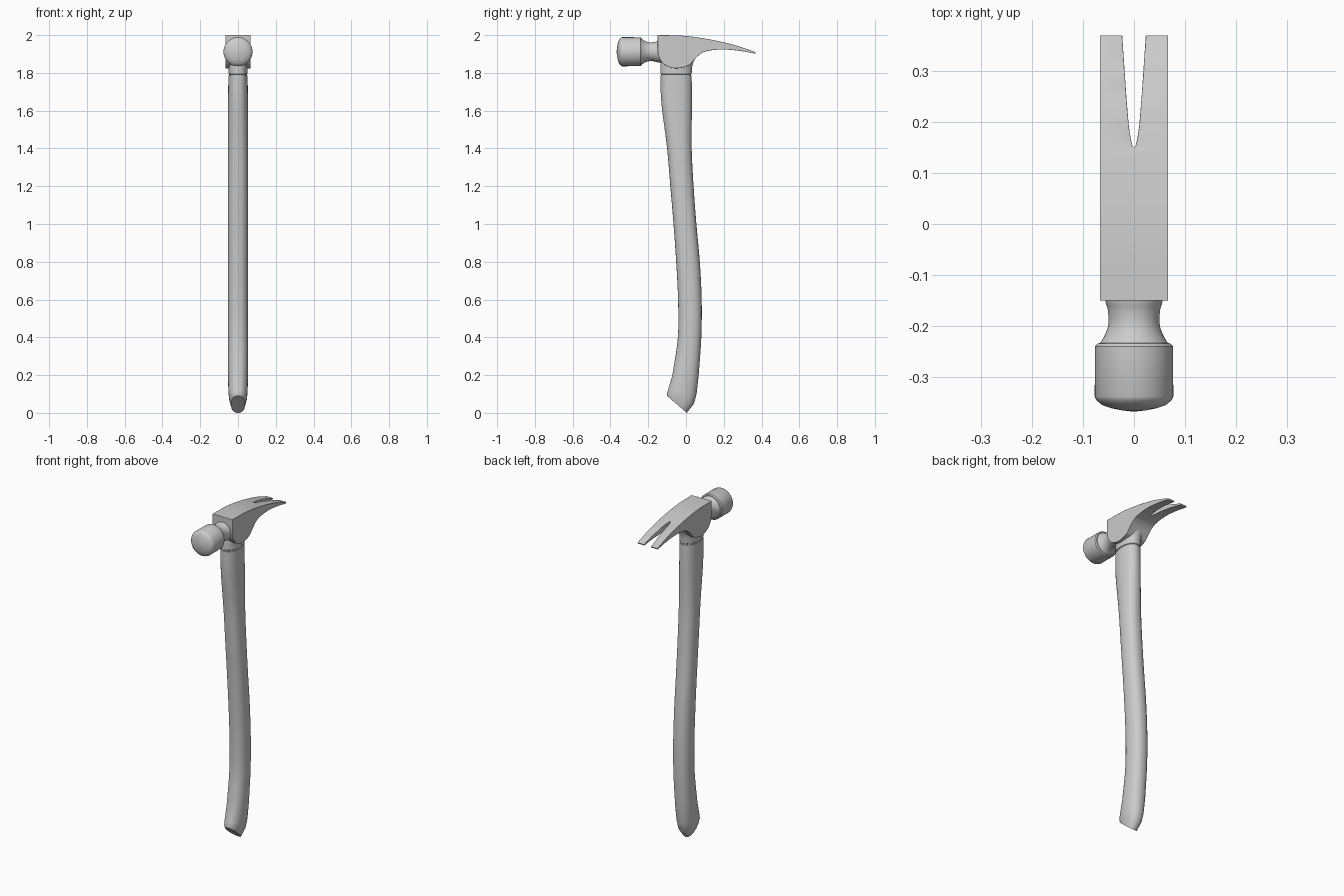
import bpy, bmesh, math
from mathutils import Vector

if "Cube" in bpy.data.objects:
    bpy.data.objects.remove(bpy.data.objects["Cube"])


def spline(pts, n=5):
    """Smooth Catmull-Rom run through the points."""
    v = [Vector(p) for p in pts]
    v = [2 * v[0] - v[1]] + v + [2 * v[-1] - v[-2]]
    out = []
    for a, b, c, d in zip(v, v[1:], v[2:], v[3:]):
        for i in range(n):
            t = i / n
            out.append(0.5 * (2 * b + (c - a) * t + (2 * a - 5 * b + 4 * c - d) * t * t
                              + (3 * b - a - 3 * c + d) * t ** 3))
    return out + [v[-2]]


def make(name, bm, angle=35):
    bmesh.ops.recalc_face_normals(bm, faces=bm.faces)
    me = bpy.data.meshes.new(name)
    bm.to_mesh(me)
    bm.free()
    ob = bpy.data.objects.new(name, me)
    bpy.context.collection.objects.link(ob)
    bpy.ops.object.select_all(action='DESELECT')
    ob.select_set(True)
    bpy.context.view_layer.objects.active = ob
    bpy.ops.object.shade_smooth_by_angle(angle=math.radians(angle))
    return ob


def loft(name, rings, angle=35):
    """Skin a list of closed rings and cap both ends."""
    bm = bmesh.new()
    rows = [[bm.verts.new(p) for p in r] for r in rings]
    n = len(rows[0])
    for a, b in zip(rows, rows[1:]):
        for i in range(n):
            j = (i + 1) % n
            bm.faces.new((a[i], a[j], b[j], b[i]))
    bm.faces.new(rows[0])
    bm.faces.new(rows[-1])
    return make(name, bm, angle)


def oval(yf, zf, yb, zb, w, n=40, e=0.88):
    """Rounded oval between a front and a back point, half width w."""
    ring = []
    for i in range(n):
        a = 2 * math.pi * i / n
        c, s = math.cos(a), math.sin(a)
        u = math.copysign(abs(c) ** e, c)
        x = w * math.copysign(abs(s) ** e, s)
        ring.append((x, (yf + yb) / 2 + u * (yb - yf) / 2, (zf + zb) / 2 + u * (zb - zf) / 2))
    return ring


# Handle: front y, back y, z, half width, from top to grip
stations = [(-.135, .03, 1.785, .051), (-.134, .031, 1.70, .052), (-.126, .031, 1.60, .053),
            (-.10, .03, 1.40, .053), (-.083, .04, 1.20, .053), (-.066, .055, 1.0, .053),
            (-.052, .073, .80, .053), (-.042, .083, .60, .053), (-.043, .081, .40, .053),
            (-.072, .067, .20, .053)]
rings = [oval(f, z, b, z, w) for f, b, z, w in (tuple(p) for p in spline(stations, 4))]
# slanted butt with its chamfered heel
rings += [oval(-.094, .125, .056, .10, .051), oval(-.102, .10, .042, .048, .047),
          oval(-.10, .09, .004, 0, .037)]
loft("handle", rings)

# Collar under the head, flaring into the claw
collar = [(-.131, .026, 1.785, .047), (-.131, .026, 1.792, .047), (-.135, .03, 1.795, .051),
          (-.135, .032, 1.83, .051), (-.133, .040, 1.86, .055), (-.128, .055, 1.885, .060),
          (-.12, .08, 1.91, .062)]
loft("collar", [oval(f, z, b, z, w) for f, b, z, w in collar])

# Head body and claw: side profile extruded across x
top = spline([(-.15, 2.0), (-.02, 1.997), (.10, 1.982), (.22, 1.957), (.30, 1.934), (.37, 1.909)])
under = spline([(.366, 1.902), (.28, 1.917), (.19, 1.924), (.11, 1.915), (.07, 1.895),
                (.035, 1.860), (.01, 1.838), (-.05, 1.824), (-.105, 1.838), (-.138, 1.872),
                (-.15, 1.91)])
outline = list(top) + list(under)
head = loft("head_claw", [[(x, p[0], p[1]) for p in outline] for x in (-.067, .067)])

# Nail slot cutter
half = [(.0245, .40), (.0225, .36), (.015, .25), (.010, .19), (.006, .165), (.003, .153)]
slot = half + [(0, .149)] + [(-x, y) for x, y in reversed(half)]
cutter = loft("slot_cutter", [[(x, y, z) for x, y in slot] for z in (1.8, 2.1)])
cutter.hide_render = True
cut = head.modifiers.new("slot", 'BOOLEAN')
cut.operation = 'DIFFERENCE'
cut.solver = 'EXACT'
cut.object = cutter
bpy.ops.object.select_all(action='DESELECT')
head.select_set(True)
bpy.context.view_layer.objects.active = head
bpy.ops.object.modifier_apply(modifier=cut.name)
bpy.data.objects.remove(cutter)
bev = head.modifiers.new("soft_edges", 'BEVEL')
bev.width = .0025
bev.segments = 2
bev.limit_method = 'ANGLE'
bev.angle_limit = math.radians(50)

# Striking poll: neck, bell and domed face turned about y
neck = spline([(-.13, .060), (-.155, .055), (-.17, .051), (-.195, .050), (-.215, .056), (-.233, .066)], 3)
bell = [(-.234, .071), (-.240, .0765), (-.338, .077), (-.345, .074), (-.355, .062),
        (-.361, .044), (-.365, .024), (-.367, .006)]
turned = [tuple(p) for p in neck] + bell
circle = [2 * math.pi * i / 48 for i in range(48)]
loft("striking_poll", [[(r * math.cos(a), y, 1.912 + r * math.sin(a)) for a in circle]
                       for y, r in turned])
